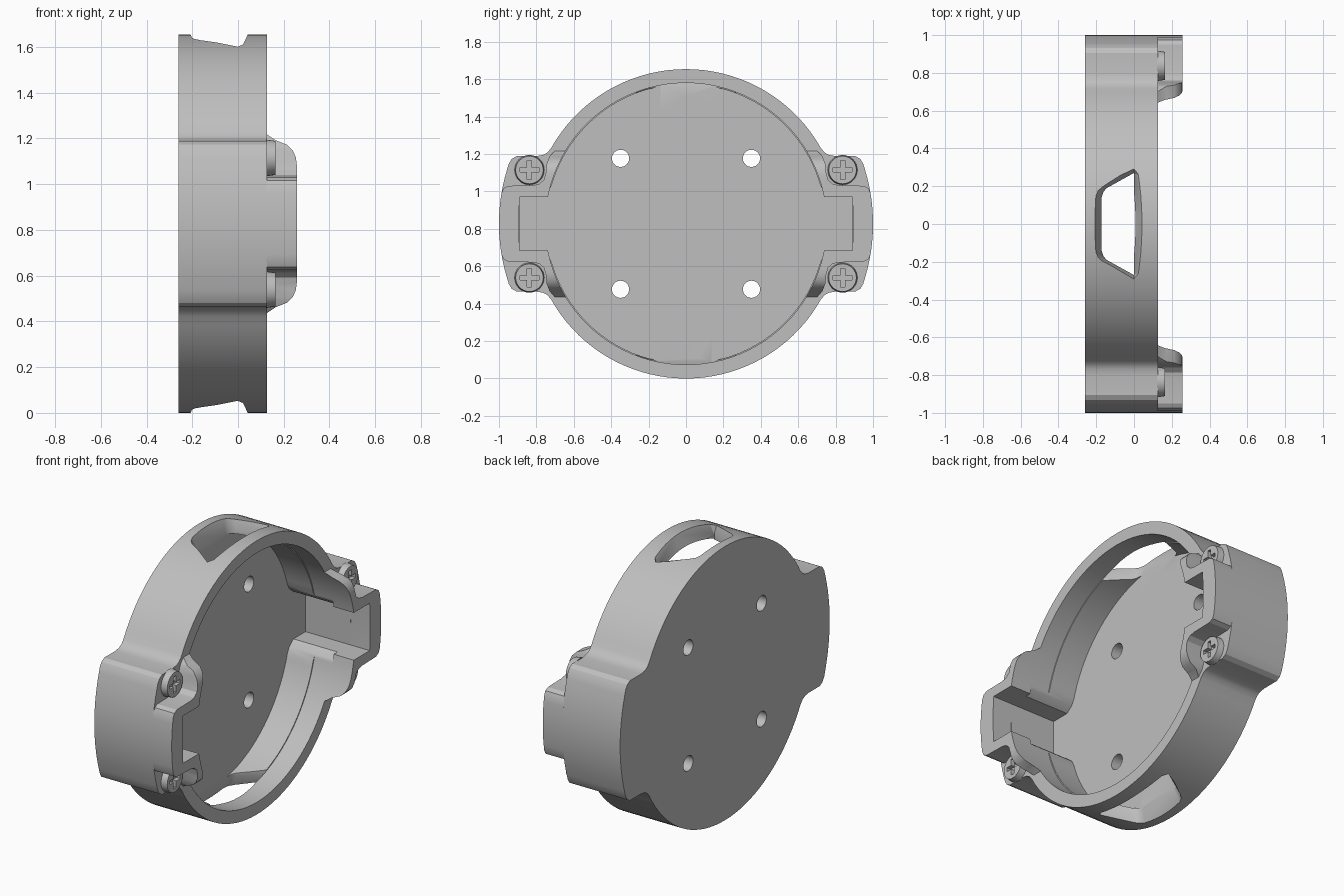
import bpy, bmesh
from math import sin, cos, pi, radians, asin, atan2

if "Cube" in bpy.data.objects:
    bpy.data.objects.remove(bpy.data.objects["Cube"])

CZ = 0.827          # height of the ring centre
BACK, FLOOR, RIM, TOP = -0.26, -0.172, 0.127, 0.257

grey = bpy.data.materials.new("plain grey")
grey.use_nodes = True
grey.diffuse_color = (0.52, 0.52, 0.52, 1)
grey.node_tree.nodes["Principled BSDF"].inputs["Base Color"].default_value = (0.52, 0.52, 0.52, 1)


def arc(r, a0, a1, n, cy=0, cz=0):
    return [(cy + r * cos(a0 + (a1 - a0) * i / n), cz + r * sin(a0 + (a1 - a0) * i / n))
            for i in range(n + 1)]


def circle(r, n, cy=0, cz=0):
    return arc(r, 0, 2 * pi, n, cy, cz)[:-1]


def prism(name, pts, lo, hi, axis="x", end=None):
    """Loft a flat outline (or two matching ones) along an axis."""
    place = {"x": lambda p, t: (t, p[0], p[1] + CZ),
             "y": lambda p, t: (p[0], t, p[1] + CZ),
             "z": lambda p, t: (p[0], p[1], t + CZ)}[axis]
    bm = bmesh.new()
    a = [bm.verts.new(place(p, lo)) for p in pts]
    b = [bm.verts.new(place(p, hi)) for p in (end or pts)]
    bm.faces.new(a)
    bm.faces.new(b)
    for i in range(len(a)):
        j = (i + 1) % len(a)
        bm.faces.new((a[i], a[j], b[j], b[i]))
    bmesh.ops.recalc_face_normals(bm, faces=bm.faces)
    me = bpy.data.meshes.new(name)
    bm.to_mesh(me)
    bm.free()
    me.materials.append(grey)
    ob = bpy.data.objects.new(name, me)
    bpy.context.collection.objects.link(ob)
    return ob


def boolean(ob, tool, op="DIFFERENCE"):
    """Apply a boolean and drop the tool."""
    tool.hide_render = True
    m = ob.modifiers.new("cut", "BOOLEAN")
    m.operation, m.object, m.solver = op, tool, "EXACT"
    bpy.context.view_layer.objects.active = ob
    bpy.ops.object.modifier_apply(modifier="cut")
    bpy.data.objects.remove(tool)


def smooth(ob):
    bpy.ops.object.select_all(action="DESELECT")
    ob.select_set(True)
    bpy.context.view_layer.objects.active = ob
    bpy.ops.object.shade_smooth_by_angle(angle=radians(25))


def flip(pts, s):
    return [(y * s, z) for y, z in pts]


# Housing outline: round body with a filleted ear on each side
quarter = arc(1.0, 0, asin(0.29), 6)
quarter += [(0.948, 0.32), (0.932, 0.347), (0.905, 0.362), (0.80, 0.362),
            (0.765, 0.368), (0.742, 0.38)]
quarter += arc(CZ, atan2(0.405, 0.721), pi / 2, 18)
half = quarter + [(-y, z) for y, z in reversed(quarter[:-1])]
outline = half + [(y, -z) for y, z in reversed(half[1:-1])]
housing = prism("ring_housing", outline, BACK, RIM)

# Round cavity with a slightly wider lip near the rim
boolean(housing, prism("cavity", circle(0.747, 96), FLOOR, 0.3))
boolean(housing, prism("lip", circle(0.753, 96), 0.0, 0.3))

# Slots reaching into the ears, flared where they meet the cavity
slot = [(0.6, 0.24), (0.70, 0.24), (0.735, 0.175), (0.775, 0.143), (0.89, 0.143)]
slot += [(y, -z) for y, z in reversed(slot)]
for s in (1, -1):
    boolean(housing, prism("slot", flip(slot, s), FLOOR, 0.3))

# Mounting holes in the back plate
for y in (-0.35, 0.35):
    for z in (-0.35, 0.35):
        boolean(housing, prism("hole", circle(0.046, 24, y, z), -0.4, 0))

# Bevelled windows through the wall above and below
def window(x0, bend, x1, x2, w0, w1, w2, w3):
    side = [(x0, w0), (x0 + 0.01, w0 + 0.03), (bend, w1), (x1, w2), (x2, w3)]
    return side + [(x, -y) for x, y in reversed(side)]

inner = window(-0.172, -0.145, -0.001, 0.0, 0.14, 0.19, 0.27, 0.265)
outer = window(-0.21, -0.178, 0.0, 0.046, 0.15, 0.20, 0.325, 0.26)
for s in (1, -1):
    boolean(housing, prism("window", inner, s * 0.6, s * 0.76, "z"))
    boolean(housing, prism("window_bevel", inner, s * 0.735, s * 0.835, "z", outer))
smooth(housing)

# Raised clip blocks on the ears, with rounded, sloping ends
block = arc(1.0, 0, asin(0.165), 5)
block += [(0.975, 0.19), (0.95, 0.203), (0.82, 0.206), (0.785, 0.213), (0.76, 0.235),
          (0.75, 0.27), (0.745, 0.32), (0.73, 0.36), (0.70, 0.392)]
block += arc(0.752, asin(0.392 / 0.752), asin(0.143 / 0.752), 8)
block += [(0.89, 0.143), (0.895, 0)]
block += [(y, -z) for y, z in reversed(block[1:-1])]
end = [(0.10, 0.41), (RIM, 0.39), (0.165, 0.365), (0.215, 0.345), (0.24, 0.32),
       (0.253, 0.29), (0.258, 0.25), (0.3, 0.2)]
end += [(x, -z) for x, z in reversed(end)]
for s, side in ((1, "back"), (-1, "front")):
    clip = prism("clip_block_" + side, flip(block, s), RIM - 0.004, TOP)
    boolean(clip, prism("end_shape", end, -1.2, 1.2, "y"), "INTERSECT")
    smooth(clip)

    # Cross-head screws beside each block
    for t, level in ((1, "upper"), (-1, "lower")):
        y, z = s * 0.837, t * 0.288
        screw = prism("screw_%s_%s" % (side, level), circle(0.08, 32, y, z), RIM - 0.004, 0.165,
                      end=circle(0.074, 32, y, z))
        a, b = 0.05, 0.012
        cross = [(b, b), (b, a), (-b, a), (-b, b), (-a, b), (-a, -b),
                 (-b, -b), (-b, -a), (b, -a), (b, -b), (a, -b), (a, b)]
        boolean(screw, prism("cross", [(y + p, z + q) for p, q in cross], 0.14, 0.2))
        smooth(screw)
